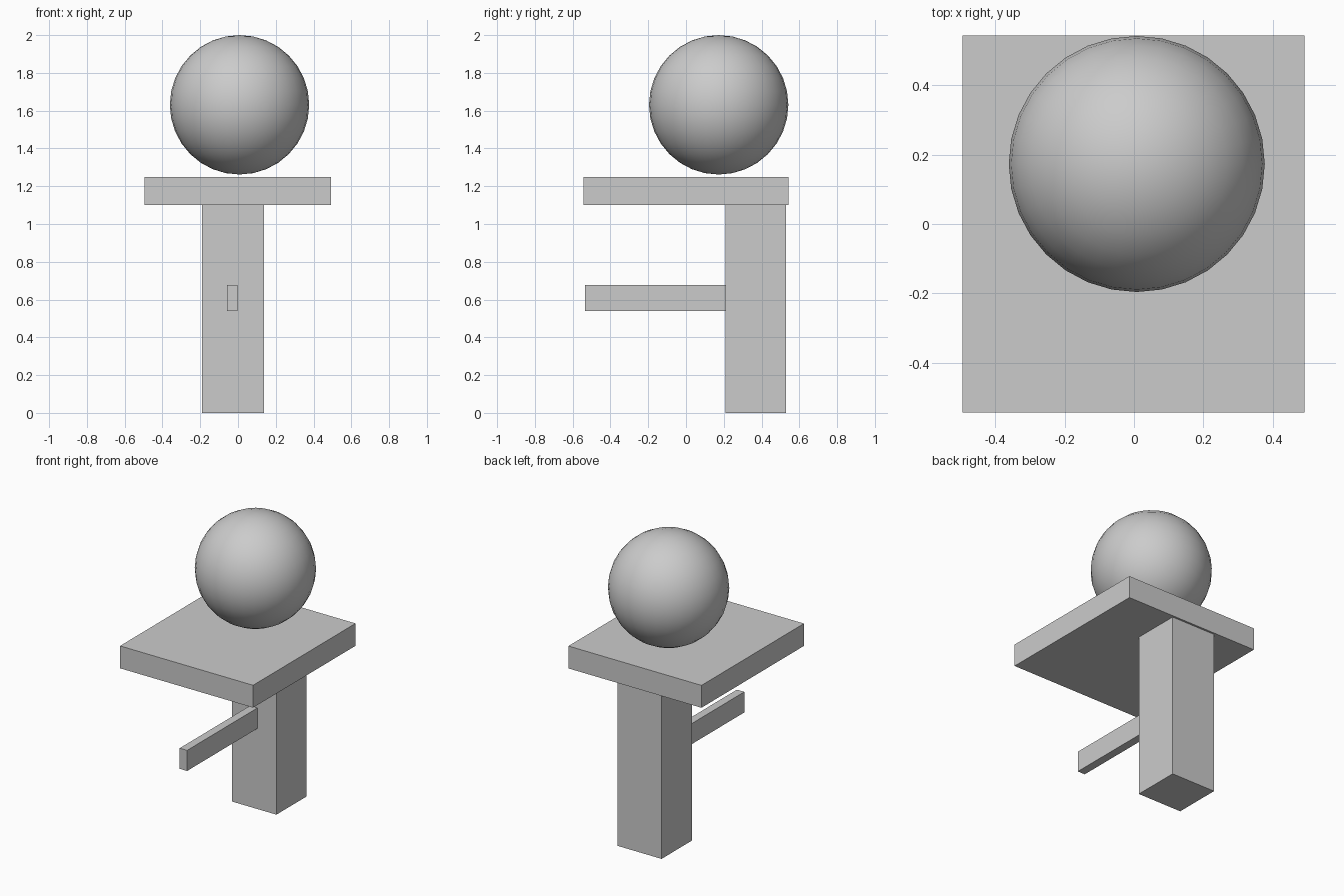
import bpy

if "Cube" in bpy.data.objects:
    bpy.data.objects.remove(bpy.data.objects["Cube"])


def box(name, x, y, z):
    """Box spanning the given (min, max) ranges."""
    spans = (x, y, z)
    centre = [(a + b) / 2 for a, b in spans]
    bpy.ops.mesh.primitive_cube_add(size=1, location=centre)
    obj = bpy.context.object
    obj.name = name
    obj.scale = [b - a for a, b in spans]
    bpy.ops.object.transform_apply(location=False, rotation=False, scale=True)
    return obj


# Upright post at the back
box("post", (-0.19, 0.138), (0.21, 0.53), (0.0, 1.10))

# Flat slab resting on the post
box("slab", (-0.495, 0.492), (-0.543, 0.543), (1.10, 1.25))

# Thin bar reaching forward from the post
box("front_bar", (-0.058, -0.003), (-0.535, 0.21), (0.54, 0.678))

# Smooth ball hovering just above the slab
bpy.ops.mesh.primitive_uv_sphere_add(
    segments=32, ring_count=16, radius=0.369, location=(0.008, 0.173, 1.631))
bpy.context.object.name = "ball"
bpy.ops.object.shade_smooth()
